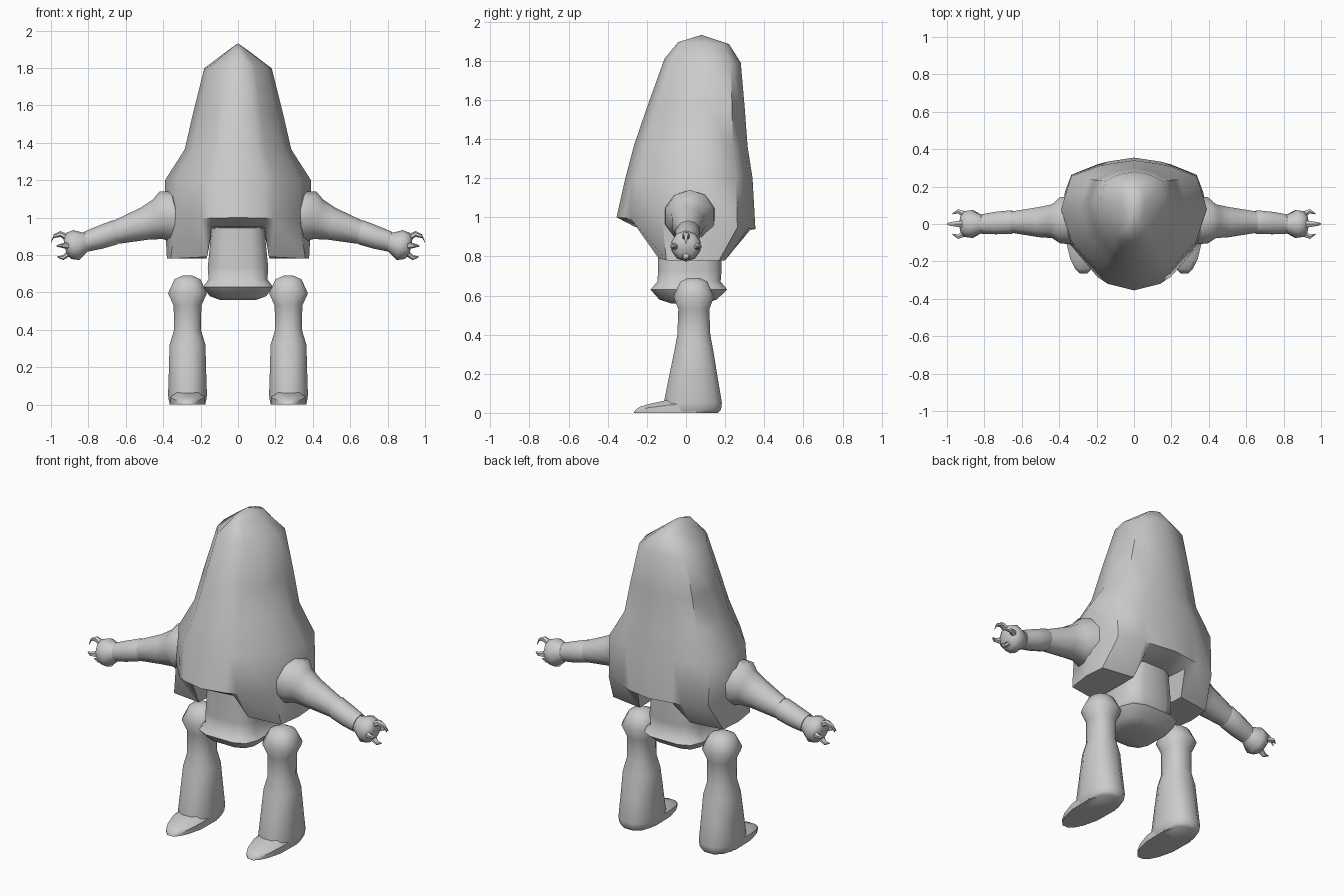
import bpy, bmesh, math
from mathutils import Vector

if "Cube" in bpy.data.objects:
    bpy.data.objects.remove(bpy.data.objects["Cube"])

grey = bpy.data.materials.new("light grey")
grey.diffuse_color = (0.6, 0.6, 0.6, 1)
grey.use_nodes = True
grey.node_tree.nodes["Principled BSDF"].inputs["Base Color"].default_value = grey.diffuse_color


def finish(bm, name, angle=50):
    bmesh.ops.recalc_face_normals(bm, faces=bm.faces[:])
    mesh = bpy.data.meshes.new(name)
    bm.to_mesh(mesh)
    bm.free()
    mesh.materials.append(grey)
    ob = bpy.data.objects.new(name, mesh)
    bpy.context.collection.objects.link(ob)
    bpy.ops.object.select_all(action='DESELECT')
    ob.select_set(True)
    bpy.context.view_layer.objects.active = ob
    bpy.ops.object.shade_smooth_by_angle(angle=math.radians(angle))
    return ob


def skin(bm, rings, caps=(True, True)):
    """Join a series of equal point loops into a closed skin."""
    loops = [[bm.verts.new(p) for p in r] for r in rings]
    n = len(loops[0])
    for a, b in zip(loops, loops[1:]):
        for i in range(n):
            j = (i + 1) % n
            bm.faces.new((a[i], a[j], b[j], b[i]))
    for on, loop in zip(caps, (loops[0], loops[-1])):
        if on:
            bm.faces.new(loop)
    return loops


def oval(c, ru, rv, u, v, n, power=1.0):
    """Oval loop; power below 1 makes it squarer."""
    pts = []
    for k in range(n):
        a = 2 * math.pi * (k + 0.5) / n
        f = lambda t: math.copysign(abs(t) ** power, t)
        pts.append(Vector(c) + Vector(u) * ru * f(math.cos(a)) + Vector(v) * rv * f(math.sin(a)))
    return pts


X, Y, Z = (1, 0, 0), (0, 1, 0), (0, 0, 1)


def full(half):
    """Mirror a front-to-back half loop across x = 0."""
    return half + [Vector((-p.x, p.y, p.z)) for p in half[-2:0:-1]]


# Hooded body shell: egg shaped plan, widest behind the middle
plan = [(0, 0), (.36, .05), (.5, .1), (.85, .33), (1, .6), (.86, .87), (.5, .95), (.36, .97), (0, 1)]
levels = [  # half width, front y, back y, front z, back z
    (.06, -.04, .22, 1.895, 1.885),
    (.18, -.11, .28, 1.81, 1.79),
    (.24, -.20, .30, 1.56, 1.56),
    (.285, -.265, .315, 1.37, 1.36),
    (.39, -.31, .34, 1.20, 1.20),
    (.39, -.355, .355, 1.00, .94)]
rings = [full([Vector((w * a, f + (b - f) * t, zf + (zb - zf) * t)) for a, t in plan])
         for w, f, b, zf, zb in levels]
# Hem: two low side lobes with a raised channel between them
hem = [(0, -.26, .95), (.14, -.24, .95), (.165, -.14, .79), (.36, -.10, .78), (.38, .04, .78),
       (.37, .17, .78), (.17, .20, .78), (.14, .27, .92), (0, .27, .92)]
rings.append(full([Vector(p) for p in hem]))
bm = bmesh.new()
loops = skin(bm, rings, (False, False))
apex = bm.verts.new((0, .08, 1.932))
top, low = loops[0], loops[-1]
for i in range(16):
    bm.faces.new((top[i], top[(i + 1) % 16], apex))
bm.faces.new(low[2:7])
bm.faces.new(low[10:15])
bm.faces.new((low[1], low[2], low[6], low[7]))
bm.faces.new((low[9], low[10], low[14], low[15]))
bm.faces.new((low[0], low[1], low[7], low[8], low[9], low[15]))
finish(bm, "body_shell")

# Pelvis
bm = bmesh.new()
skin(bm, [oval((0, (f + b) / 2, z), w, (b - f) / 2, X, Y, 12, .55) for z, w, f, b in (
    (1.0, .14, -.15, .18), (.93, .145, -.15, .18), (.73, .165, -.145, .185), (.67, .16, -.15, .18),
    (.63, .19, -.185, .215), (.58, .155, -.14, .16), (.56, .10, -.08, .10))])
finish(bm, "pelvis")

for s, side in ((1, "right"), (-1, "left")):
    # Leg with round hip and flared shin
    bm = bmesh.new()
    skin(bm, [oval((s * .27, (f + b) / 2, z), w * 1.02, (b - f) / 2 * 1.02, X, Y, 12, .85)
              for z, w, f, b in (
        (.69, .025, .01, .07), (.67, .07, -.03, .11), (.595, .105, -.065, .145), (.53, .075, -.04, .12),
        (.40, .072, -.045, .125), (.32, .097, -.06, .14), (.20, .10, -.085, .16),
        (.05, .105, -.115, .185), (.015, .10, -.115, .18), (0, .09, -.11, .165))])
    finish(bm, side + "_leg")

    # Flat pointed foot
    bm = bmesh.new()
    skin(bm, [[(s * .27 + a * w, y, z) for a, z in (
        (-1, 0), (-1, h * .6), (-.6, h), (.6, h), (1, h * .6), (1, 0))]
        for y, w, h in ((.05, .095, .08), (-.10, .092, .065), (-.19, .07, .045),
                        (-.24, .045, .03), (-.265, .02, .006))])
    finish(bm, side + "_foot")

    # Arm pieces, each a tube of ovals: x, z, y radius, z radius, lean
    def tube(name, secs, n=10, angle=50):
        bm = bmesh.new()
        skin(bm, [oval((s * x, y, z), ry, rz, Y, (s * lean, 0, 1), n) for x, y, z, ry, rz, lean in secs])
        finish(bm, side + name, angle)

    tube("_shoulder_and_upper_arm", (
        (.29, .02, 1.0, .09, .08, .25), (.325, .02, 1.005, .135, .135, .25), (.385, .02, 1.005, .13, .135, .25),
        (.43, .015, .99, .095, .105, .25), (.50, .01, .967, .085, .085, .25), (.65, .01, .922, .06, .062, .22)))
    tube("_forearm", (
        (.635, .01, .927, .055, .055, .22), (.66, .01, .92, .066, .064, .22), (.74, .005, .893, .063, .06, .22),
        (.81, 0, .872, .055, .053, .22)))
    tube("_hand", (
        (.80, 0, .872, .045, .045, .2), (.825, 0, .865, .055, .056, .2), (.865, 0, .853, .078, .08, .2),
        (.905, 0, .848, .072, .07, .2), (.925, 0, .845, .045, .04, .2)))

    # Curved claws: two at the sides, one above, one thumb below
    for name, path in (
            ("_front_claw", ((.90, -.045, .85), (.94, -.068, .85), (.97, -.055, .848))),
            ("_back_claw", ((.90, .045, .85), (.94, .068, .85), (.97, .055, .848))),
            ("_upper_claw", ((.90, 0, .885), (.95, 0, .912), (.985, 0, .90), (1.0, 0, .868))),
            ("_lower_claw", ((.90, 0, .815), (.935, 0, .785), (.965, 0, .79)))):
        m = len(path) - 1
        tube(name, [(x, y, z, .024 * (1 - .85 * k / m), .022 * (1 - .85 * k / m), 0)
                    for k, (x, y, z) in enumerate(path)], 6)
